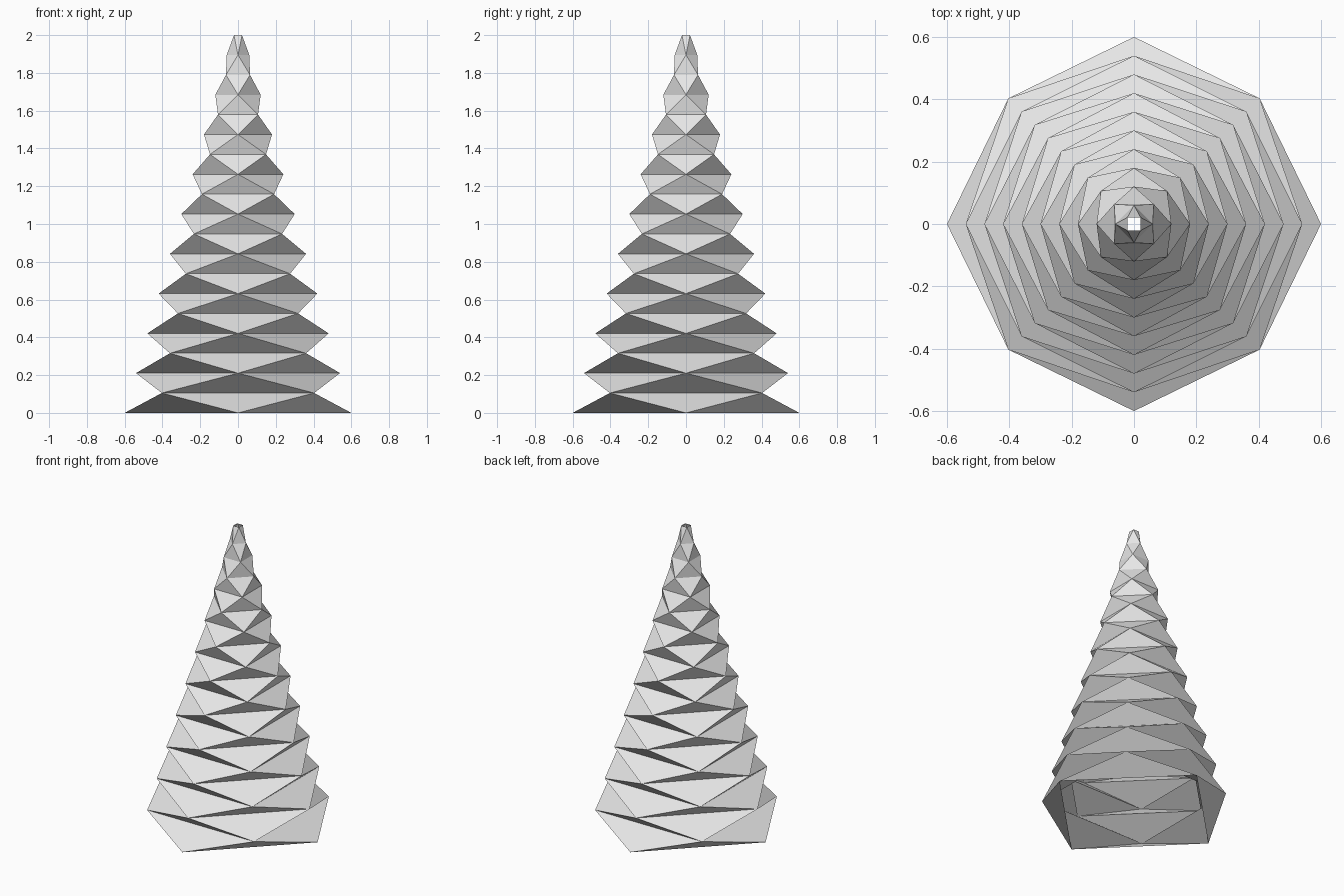
import bpy, bmesh
from math import cos, sin, pi

cube = bpy.data.objects.get("Cube")
if cube:
    bpy.data.objects.remove(cube, do_unlink=True)

SIDES, RINGS = 4, 20
BASE_RADIUS, HEIGHT = 0.6, 2.0

# Plain grey paper
paper = bpy.data.materials.new("light_grey")
paper.use_nodes = True
grey = (0.8, 0.8, 0.8, 1.0)
paper.diffuse_color = grey
paper.node_tree.nodes["Principled BSDF"].inputs["Base Color"].default_value = grey


def add_ring(bm, level):
    """Square ring, turned half a side on every second level."""
    radius = BASE_RADIUS * (1 - level / RINGS)
    z = HEIGHT * level / (RINGS - 1)
    turn = (level % 2) / 2
    angles = [2 * pi * (i + turn) / SIDES for i in range(SIDES)]
    return [bm.verts.new((radius * cos(a), radius * sin(a), z)) for a in angles]


# Folded tower, open at both ends: rings joined by bands of triangles
bm = bmesh.new()
rings = [add_ring(bm, level) for level in range(RINGS)]
for level, (low, high) in enumerate(zip(rings, rings[1:])):
    shift = level % 2
    for i in range(SIDES):
        a, b = low[i], low[(i + 1) % SIDES]
        c = high[(i + shift) % SIDES]
        d = high[(i + shift + 1) % SIDES]
        bm.faces.new((a, b, c))
        bm.faces.new((b, d, c))

mesh = bpy.data.meshes.new("folded_tower")
bm.to_mesh(mesh)
bm.free()
mesh.materials.append(paper)
tower = bpy.data.objects.new("folded_tower", mesh)
bpy.context.collection.objects.link(tower)
